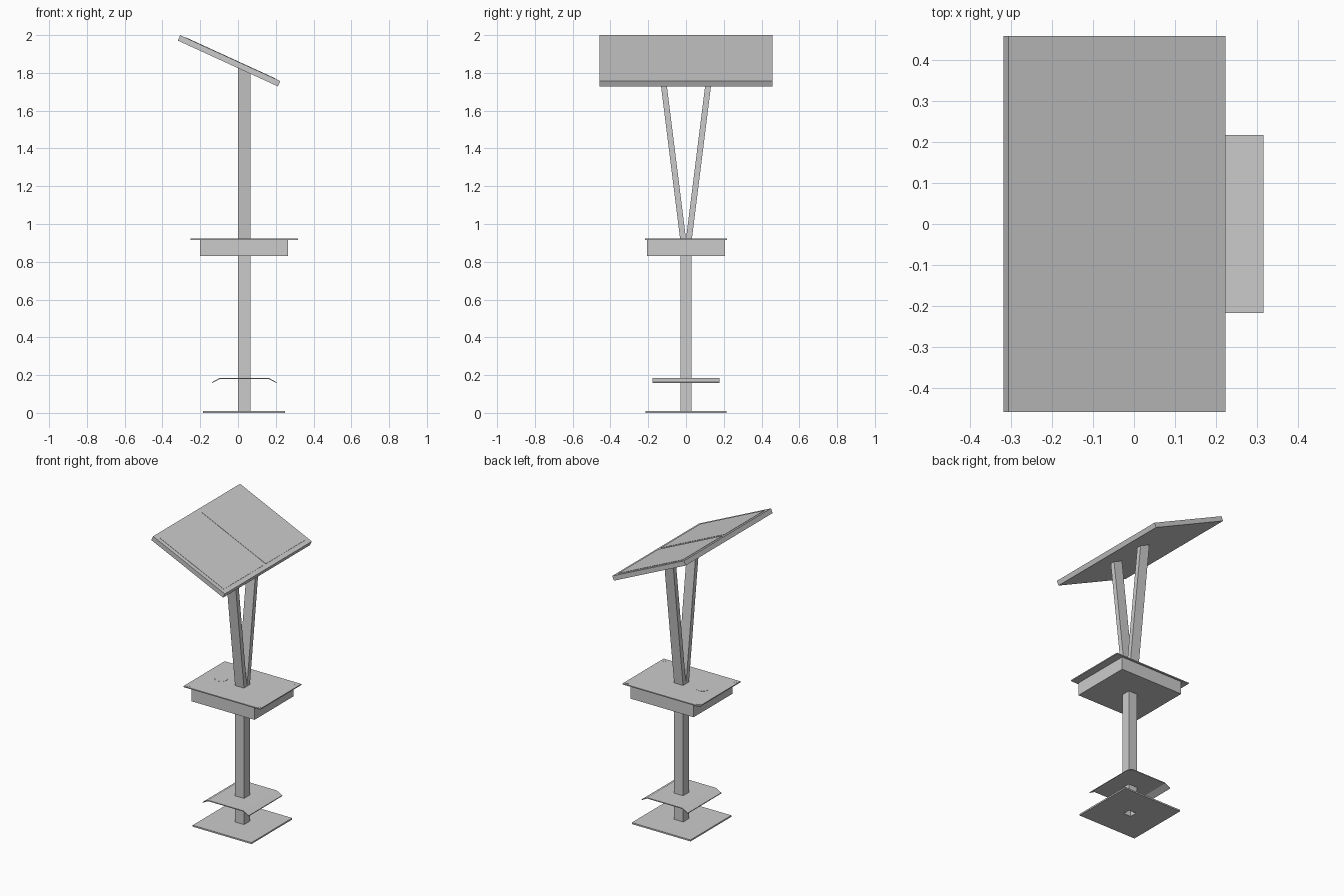
import bpy
import bmesh
from math import radians, cos, sin
from mathutils import Matrix, Vector

cube = bpy.data.objects.get("Cube")
if cube:
    bpy.data.objects.remove(cube, do_unlink=True)

GREY = (0.6, 0.6, 0.6, 1)
metal = bpy.data.materials.new("plain_grey")
metal.use_nodes = True
metal.diffuse_color = GREY
metal.node_tree.nodes["Principled BSDF"].inputs["Base Color"].default_value = GREY

AXIS = 0.033      # x of the post centre
POST = 0.033      # post half width in x


def finish(name, bm):
    bmesh.ops.recalc_face_normals(bm, faces=bm.faces)
    mesh = bpy.data.meshes.new(name)
    bm.to_mesh(mesh)
    bm.free()
    mesh.materials.append(metal)
    obj = bpy.data.objects.new(name, mesh)
    bpy.context.collection.objects.link(obj)
    return obj


def box(name, centre, size, rotation=Matrix()):
    bm = bmesh.new()
    matrix = Matrix.Translation(centre) @ rotation @ Matrix.Diagonal((*size, 1))
    bmesh.ops.create_cube(bm, size=1, matrix=matrix)
    return finish(name, bm)


def ring(name, outer, inner, z0, z1):
    """Rectangular plate or tube with a rectangular hole, around the post axis."""
    bm = bmesh.new()
    loops = []
    for hx, hy in (outer, inner):
        for z in (z0, z1):
            loops.append([bm.verts.new((AXIS + sx * hx, sy * hy, z))
                          for sx, sy in ((-1, -1), (1, -1), (1, 1), (-1, 1))])
    out_low, out_high, in_low, in_high = loops
    for a, b in ((out_low, out_high), (in_low, in_high),
                 (out_low, in_low), (out_high, in_high)):
        for i in range(4):
            j = (i + 1) % 4
            bm.faces.new((a[i], a[j], b[j], b[i]))
    return finish(name, bm)


def hull(name, low, high):
    """Solid between two matching quads."""
    bm = bmesh.new()
    a = [bm.verts.new(p) for p in low]
    b = [bm.verts.new(p) for p in high]
    bm.faces.new(a)
    bm.faces.new(b)
    for i in range(4):
        j = (i + 1) % 4
        bm.faces.new((a[i], a[j], b[j], b[i]))
    return finish(name, bm)


def disc(name, x, y, z, radius, height):
    bm = bmesh.new()
    bmesh.ops.create_cone(bm, cap_ends=True, segments=20, radius1=radius,
                          radius2=radius, depth=height,
                          matrix=Matrix.Translation((x, y, z + height / 2)))
    return finish(name, bm)


# Base plate and hollow lower post
HOLE = (0.027, 0.025)
ring("base_plate", (0.217, 0.215), HOLE, 0, 0.01)
ring("lower_post", (POST, 0.03), HOLE, 0.005, 0.84)

# Foot shelf with two down-turned lips
ring("foot_shelf", (0.13, 0.177), (POST, 0.03), 0.179, 0.185)
for side, label in ((1, "left"), (-1, "right")):
    inner, outer = AXIS + side * 0.13, AXIS + side * 0.17
    quads = [[(inner, y, 0.185), (outer, y, 0.163),
              (outer, y, 0.158), (inner, y, 0.179)] for y in (-0.177, 0.177)]
    hull(f"shelf_lip_{label}", *quads)

# Table box and overhanging top
box("table_box", (AXIS, 0, 0.8725), (0.466, 0.412, 0.085))
box("table_top", (AXIS, 0, 0.9185), (0.567, 0.434, 0.007))
disc("table_disc", AXIS - 0.156, 0, 0.922, 0.04, 0.001)
for sx in (-1, 1):
    for sy in (-1, 1):
        disc("table_corner_screw", AXIS + sx * 0.262, sy * 0.195, 0.922, 0.012, 0.001)

# Two splayed upper posts, cut to the slope of the panel
TILT = radians(24.6)
for side, label in ((1, "back"), (-1, "front")):
    low, high = [], []
    for x, y in ((0, 0), (2 * POST, 0), (2 * POST, 0.031), (0, 0.031)):
        z = 1.828 - 0.4585 * x
        low.append((x, side * y, 0.92))
        high.append((x, side * (y + 0.125 * (z - 0.92)), z))
    hull(f"upper_post_{label}", low, high)

# Tilted roof panel with two thin plates on its upper face
tilt = Matrix.Rotation(TILT, 4, "Y")
up = Vector((sin(TILT), 0, cos(TILT)))
centre = Vector((-0.0475, 0, 1.864))
box("roof_panel", centre, (0.583, 0.918, 0.031), tilt)
for side, label in ((1, "back"), (-1, "front")):
    spot = centre + up * 0.016 + Vector((0, side * 0.222, 0))
    box(f"roof_plate_{label}", spot, (0.523, 0.42, 0.003), tilt)
